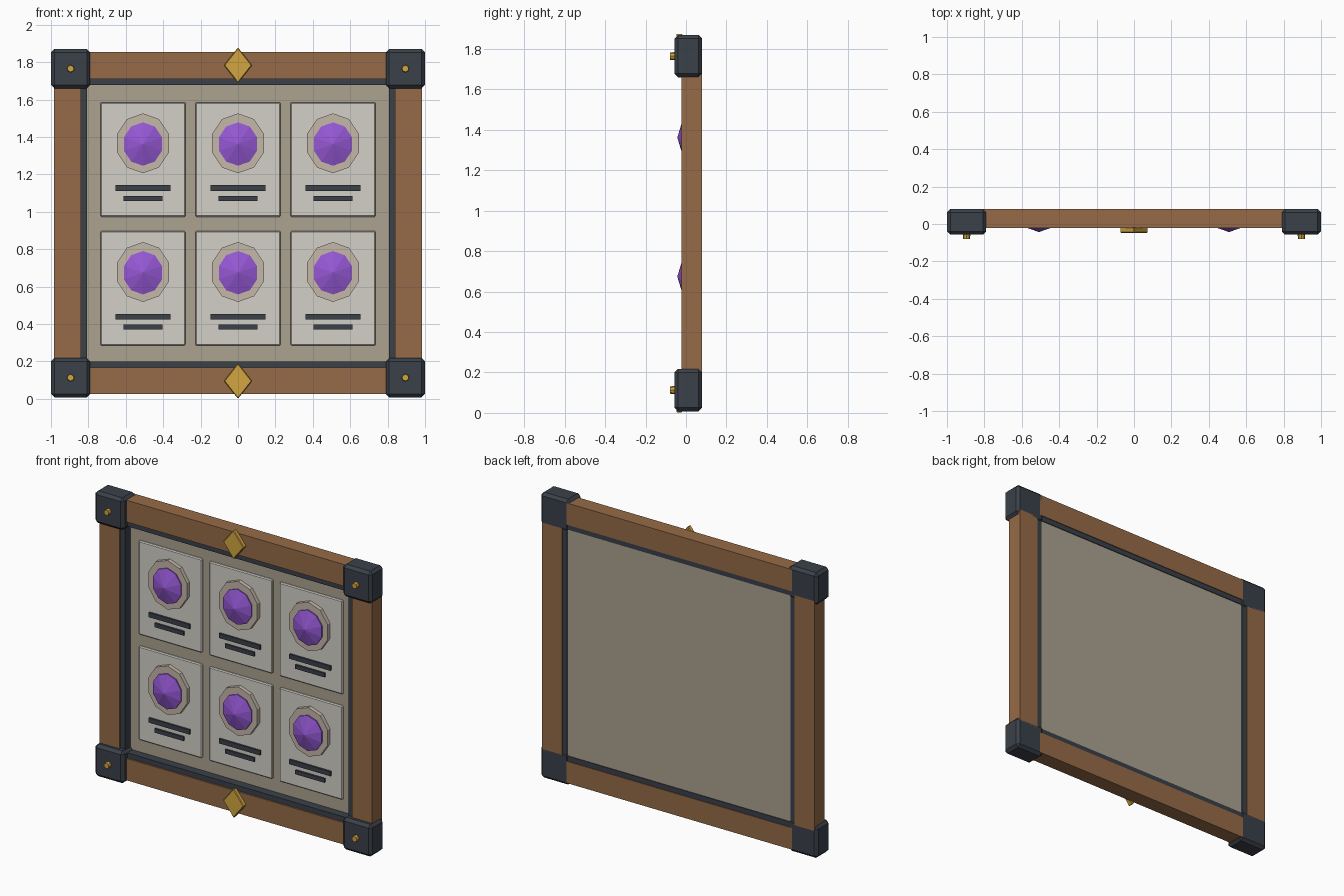
import bpy, bmesh, math
from mathutils import Matrix

if "Cube" in bpy.data.objects:
    bpy.data.objects.remove(bpy.data.objects["Cube"])


def material(name, hexcode):
    m = bpy.data.materials.new(name)
    rgb = [int(hexcode[i:i + 2], 16) / 255 for i in (0, 2, 4)]
    lin = [c / 12.92 if c <= 0.04045 else ((c + 0.055) / 1.055) ** 2.4 for c in rgb]
    m.diffuse_color = (*lin, 1)
    m.use_nodes = True
    m.node_tree.nodes["Principled BSDF"].inputs["Base Color"].default_value = m.diffuse_color
    return m


WOOD = material("wood", "966b47")
IRON = material("iron", "3a4149")
GOLD = material("gold", "d2a540")
CLOTH = material("backing", "aca290")
PAPER = material("paper", "d4d0c8")
STONE = material("medallion_stone", "c3b7a9")
GEM = material("gem_purple", "9558d4")


def finish(name, bm, mat, bevel=0):
    if bevel:
        bmesh.ops.bevel(bm, geom=bm.edges[:], offset=bevel, segments=1, affect='EDGES')
    bmesh.ops.recalc_face_normals(bm, faces=bm.faces[:])
    me = bpy.data.meshes.new(name)
    bm.to_mesh(me)
    bm.free()
    me.materials.append(mat)
    ob = bpy.data.objects.new(name, me)
    bpy.context.collection.objects.link(ob)
    return ob


def box(name, x, y, z, mat, bevel=0):
    """Box from (min, max) pairs on each axis."""
    bm = bmesh.new()
    size = [b - a for a, b in (x, y, z)]
    mid = [(a + b) / 2 for a, b in (x, y, z)]
    bmesh.ops.create_cube(bm, size=1, matrix=Matrix.Translation(mid) @ Matrix.Diagonal((*size, 1)))
    return finish(name, bm, mat, bevel)


def disc(name, sides, cx, cz, rx, rz, y_front, y_back, mat, tip=1.0, bevel=0):
    """Prism or cone facing -y, first corner at the top; tip scales the front end."""
    bm = bmesh.new()
    bmesh.ops.create_cone(bm, cap_ends=True, segments=sides, radius1=1, radius2=tip, depth=1)
    bm.transform(Matrix.Translation((cx, (y_front + y_back) / 2, cz))
                 @ Matrix.Diagonal((rx, y_back - y_front, rz, 1))
                 @ Matrix.Rotation(math.pi / 2, 4, 'X'))
    return finish(name, bm, mat, bevel)


MID = 0.939  # height of the horizontal symmetry line

# Backing panel
box("backing_panel", (-0.83, 0.83), (0.042, 0.07), (0.18, 1.70), CLOTH)

for s, side in ((-1, "lower_or_left"), (1, "upper_or_right")):
    def span(a, b, mid=0):
        return tuple(sorted((mid + s * a, mid + s * b)))

    # Wooden rails and stiles
    box("rail_" + side, (-0.82, 0.82), (-0.022, 0.08), span(0.772, 0.914, MID), WOOD)
    box("stile_" + side, span(0.84, 0.984), (-0.022, 0.08), (0.19, 1.69), WOOD)
    # Dark inner liner
    box("liner_rail_" + side, (-0.84, 0.84), (-0.012, 0.075), span(0.739, 0.773, MID), IRON)
    box("liner_stile_" + side, span(0.806, 0.841), (-0.012, 0.075), (0.2, 1.68), IRON)
    # Gold diamond ornaments
    disc("diamond_" + side, 4, 0, MID + s * 0.844, 0.075, 0.095, -0.048, -0.018, GOLD, bevel=0.004)
    # Corner blocks with studs
    for t in (-1, 1):
        cx, cz = t * 0.895, MID + s * 0.826
        box("corner_block", (cx - 0.105, cx + 0.105), (-0.057, 0.08),
            (cz - 0.105, cz + 0.105), IRON, 0.018)
        disc("corner_stud", 8, cx, cz, 0.021, 0.021, -0.08, -0.05, GOLD, tip=0.85)

# Six cards, each with a medallion, gem and two label bars
for cx in (-0.508, 0, 0.508):
    for cz in (0.591, 1.279):
        box("card", (cx - 0.228, cx + 0.228), (0.026, 0.045), (cz - 0.306, cz + 0.306), PAPER, 0.006)
        disc("medallion", 10, cx, cz + 0.087, 0.146, 0.16, 0.0, 0.03, STONE)
        disc("gem", 10, cx, cz + 0.083, 0.107, 0.116, -0.043, -0.008, GEM, tip=0.0)
        disc("gem_girdle", 10, cx, cz + 0.083, 0.107, 0.116, -0.008, 0.002, GEM)
        for dz, w, h in ((-0.152, 0.148, 0.015), (-0.208, 0.105, 0.013)):
            box("label_bar", (cx - w, cx + w), (0.014, 0.028), (cz + dz - h, cz + dz + h), IRON)
